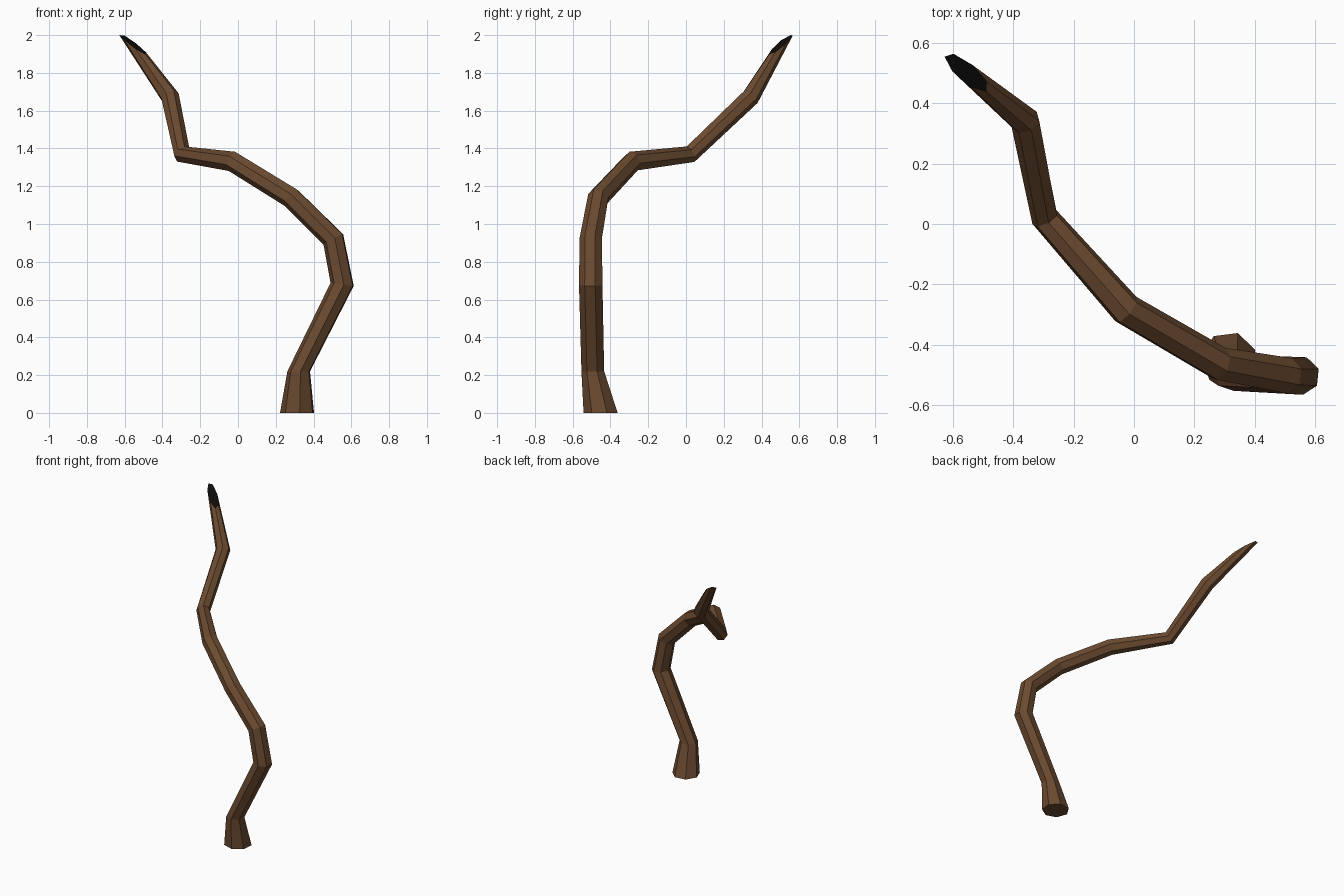
import bpy, bmesh, math
from mathutils import Vector

if "Cube" in bpy.data.objects:
    bpy.data.objects.remove(bpy.data.objects["Cube"])

SIDES = 7
PHASE = math.radians(20)

# path of the stick: x, y, z, radius
PATH = [(0.315, -0.45, 0.0, 0.093), (0.323, -0.492, 0.22, 0.062),
        (0.553, -0.503, 0.68, 0.064), (0.506, -0.503, 0.92, 0.061),
        (0.283, -0.464, 1.14, 0.057), (-0.025, -0.285, 1.33, 0.055),
        (-0.295, 0.02, 1.368, 0.047), (-0.36, 0.34, 1.672, 0.050),
        (-0.555, 0.503, 1.952, 0.031)]
CUT = Vector((0.067, -0.06, 0.149)).normalized()   # slanted charred cut


def material(name, rgb):
    m = bpy.data.materials.new(name)
    m.diffuse_color = (*rgb, 1)
    m.use_nodes = True
    m.node_tree.nodes["Principled BSDF"].inputs["Base Color"].default_value = m.diffuse_color
    return m


pts = [Vector(p[:3]) for p in PATH]
dirs = [(b - a).normalized() for a, b in zip(pts, pts[1:])]
bm = bmesh.new()
rings = []
u, t = Vector((1, 0, 0)), Vector((0, 0, 1))

# rings carried along the path without twist
for i, p in enumerate(pts):
    if i < 2:
        new = Vector((0, 0, 1))
    elif i == len(pts) - 1:
        new = dirs[-1]
    else:
        new = (dirs[i - 1] + dirs[i]).normalized()
    u = t.rotation_difference(new) @ u
    t = new
    v = t.cross(u)
    ring = []
    for k in range(SIDES):
        a = PHASE + k * math.tau / SIDES
        off = (u * math.cos(a) + v * math.sin(a)) * PATH[i][3]
        if i == len(pts) - 1:      # slide end ring onto the slanted cut
            off -= t * (off.dot(CUT) / t.dot(CUT))
            off.z = min(off.z, 2.0 - p.z)
        ring.append(bm.verts.new(p + off))
    rings.append(ring)

# bark sides and end caps
for a, b in zip(rings, rings[1:]):
    for k in range(SIDES):
        n = (k + 1) % SIDES
        bm.faces.new((a[k], a[n], b[n], b[k]))
bm.faces.new(rings[0][::-1])
tip = bm.faces.new(rings[-1])
tip.material_index = 1
bmesh.ops.recalc_face_normals(bm, faces=bm.faces[:])

mesh = bpy.data.meshes.new("crooked_stick")
bm.to_mesh(mesh)
bm.free()
mesh.materials.append(material("brown bark", (0.15, 0.07, 0.03)))
mesh.materials.append(material("charred black", (0.004, 0.004, 0.004)))
bpy.context.collection.objects.link(bpy.data.objects.new("crooked_stick", mesh))
